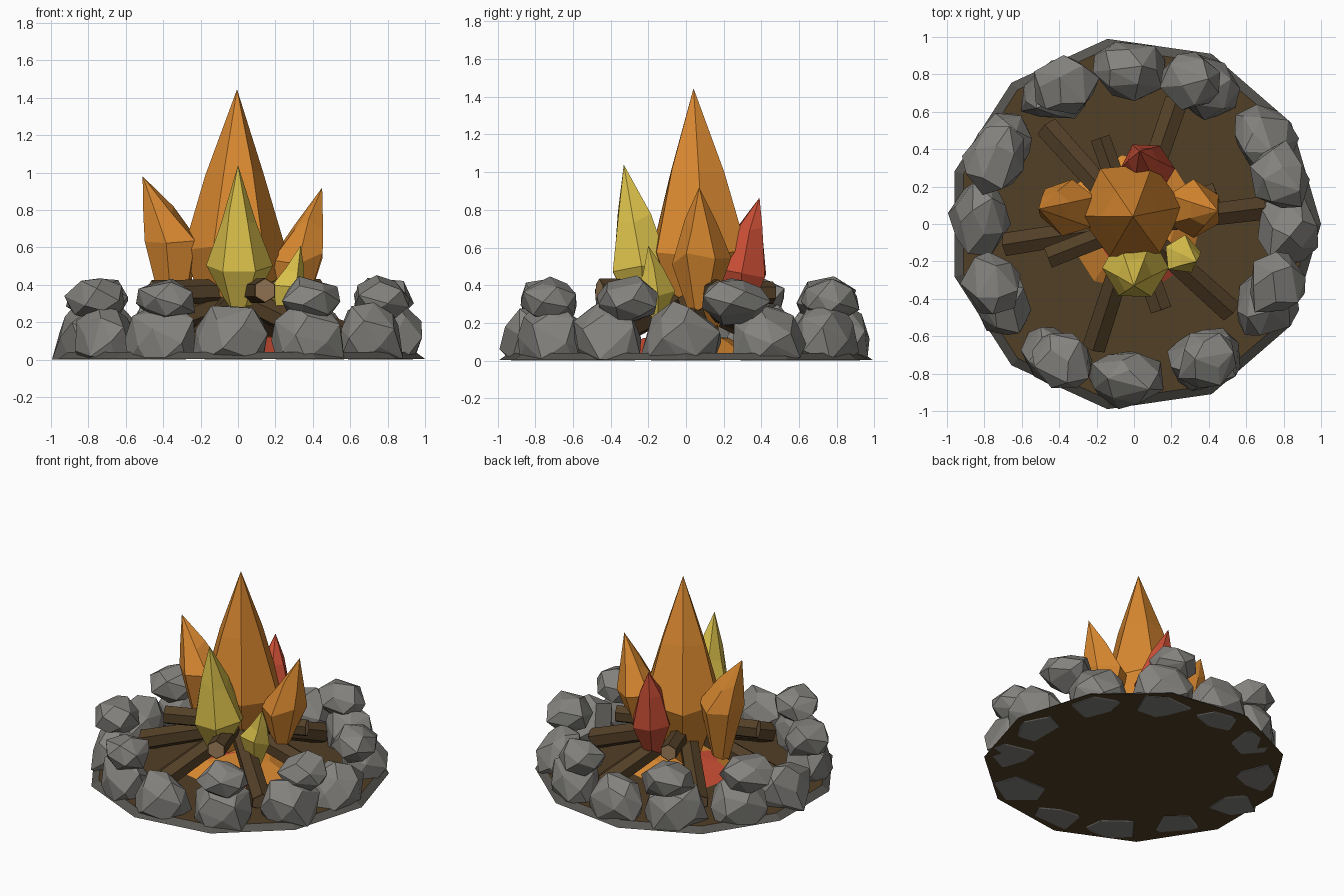
import bpy, bmesh, math, random
from mathutils import Vector, Matrix

random.seed(5)
if "Cube" in bpy.data.objects:
    bpy.data.objects.remove(bpy.data.objects["Cube"])


def material(name, rgb):
    m = bpy.data.materials.new(name)
    m.use_nodes = True
    m.diffuse_color = (*rgb, 1)
    m.node_tree.nodes["Principled BSDF"].inputs["Base Color"].default_value = (*rgb, 1)
    return m


STONE = material("stone_grey", (0.23, 0.225, 0.21))
EDGE = material("edge_dark_grey", (0.095, 0.09, 0.08))
SOIL = material("soil_brown", (0.085, 0.05, 0.02))
BARK = material("bark_brown", (0.085, 0.05, 0.02))
WOOD = material("cut_wood_tan", (0.33, 0.2, 0.1))
ORANGE = material("flame_orange", (0.7, 0.25, 0.03))
YELLOW = material("flame_yellow", (0.7, 0.53, 0.07))
RED = material("flame_red", (0.58, 0.075, 0.035))


def finish(bm, name, *mats):
    bmesh.ops.recalc_face_normals(bm, faces=bm.faces)
    mesh = bpy.data.meshes.new(name)
    bm.to_mesh(mesh)
    bm.free()
    for m in mats:
        mesh.materials.append(m)
    ob = bpy.data.objects.new(name, mesh)
    bpy.context.collection.objects.link(ob)


def polar(radius, degrees, z=0.0):
    a = math.radians(degrees)
    return Vector((radius * math.cos(a), radius * math.sin(a), z))


def loft(bm, rings):
    """Bridge rings of equal count; a ring of one point is a tip."""
    loops = [[bm.verts.new(p) for p in ring] for ring in rings]
    for low, high in zip(loops, loops[1:]):
        n = len(low)
        for i in range(n):
            j = (i + 1) % n
            if len(high) == 1:
                bm.faces.new((low[i], low[j], high[0]))
            else:
                bm.faces.new((low[i], low[j], high[j], high[i]))
    bm.faces.new(loops[0][::-1])
    if len(loops[-1]) > 1:
        bm.faces.new(loops[-1])


# Ground disc with a sloped dark edge
bm = bmesh.new()
loft(bm, [[polar(r, 360 * i / 11, z) for i in range(11)]
          for r, z in ((1.0, 0.004), (0.95, 0.04))])
for f in bm.faces:
    f.material_index = 1 if len(f.verts) == 4 else 0
finish(bm, "ground_disc", SOIL, EDGE)

# Ember bed, red on its right side and in one gap between the front logs
bm = bmesh.new()
loft(bm, [[polar(0.39, 360 * i / 8 + 10, 0.03) for i in range(8)],
          [polar(0.23, 360 * i / 8 + 10, 0.12) for i in range(8)],
          [Vector((0, 0, 0.14))]])
for f in bm.faces:
    c = f.calc_center_median()
    right_side = c.x < -0.1 and abs(c.y) < 0.12
    front_gap = c.y < -0.2 and c.x > 0.1
    f.material_index = int(right_side or front_gap)
finish(bm, "ember_bed", ORANGE, RED)


# Faceted stones, hulled from jittered points on an ellipsoid
def stone(name, angle, radius, z, size, points):
    bm = bmesh.new()
    spin = random.uniform(0, 6.28)
    place = Matrix.Translation(polar(radius, angle, z)) @ Matrix.Rotation(math.radians(angle), 4, "Z")
    for i in range(points):
        h = 1 - 2 * (i + 0.5) / points
        a = 2.4 * i + spin
        w = math.sqrt(1 - h * h)
        p = Vector((w * math.cos(a), w * math.sin(a), h))
        p += Vector([random.uniform(-0.12, 0.12) for _ in range(3)])
        p = place @ Vector([c * s for c, s in zip(p, size)])
        p.z = max(p.z, 0)
        bm.verts.new(p)
    hull = bmesh.ops.convex_hull(bm, input=bm.verts)
    junk = {v for v in hull["geom_interior"] + hull["geom_unused"] if isinstance(v, bmesh.types.BMVert)}
    bmesh.ops.delete(bm, geom=list(junk), context="VERTS")
    bmesh.ops.dissolve_limit(bm, angle_limit=math.radians(9), verts=bm.verts, edges=bm.edges)
    finish(bm, name, STONE)


for i, angle in enumerate((-2, 33, 63, 92, 120, 150, 178, 210, 240, 267, 298, 330)):
    s = random.uniform(0.96, 1.04)
    stone(f"lower_stone_{i + 1}", angle, 0.825, 0.085,
          (0.165 * s, 0.21 * s, 0.225 * s), 24)
for i, angle in enumerate((18, 68, 117, 155, 203, 242, 299, 338)):
    s = random.uniform(0.97, 1.06)
    stone(f"upper_stone_{i + 1}", angle, 0.825, 0.32,
          (0.155 * s, 0.18 * s, 0.122 * s), 18)


# Six-sided logs with pale cut ends
def log(name, start, end, radius):
    axis = end - start
    bm = bmesh.new()
    bmesh.ops.create_cone(bm, cap_ends=True, segments=6, radius1=radius,
                          radius2=radius * 0.92, depth=axis.length)
    caps = [f for f in bm.faces if len(f.verts) == 6]
    bmesh.ops.inset_individual(bm, faces=caps, thickness=radius * 0.1)
    for f in caps:
        f.material_index = 1
    turn = axis.to_track_quat("Z", "Y").to_matrix().to_4x4()
    bm.transform(Matrix.Translation((start + end) / 2) @ turn)
    finish(bm, name, BARK, WOOD)


for i, angle in enumerate((7, 71, 132, 189, 252, 318)):
    log(f"leaning_log_{i + 1}", polar(0.69, angle, 0.09), polar(0.1, angle, 0.3), 0.072)
log("cross_log_front_back", Vector((0.145, -0.46, 0.37)), Vector((-0.18, 0.46, 0.36)), 0.066)
log("cross_log_sides", Vector((-0.46, -0.18, 0.36)), Vector((0.44, 0.17, 0.37)), 0.066)


# Flames: narrow foot, wide belly, tapering shoulder, leaning tip
def flame(name, mat, centre, radius, foot_z, belly_z, tip, turn=0, sides=6):
    c, tip = Vector((*centre, 0)), Vector(tip)
    lean = Vector((tip.x - c.x, tip.y - c.y, 0))
    shoulder_z = (belly_z + tip.z) / 2
    rings = []
    for r, z, shift in ((0.4, foot_z, 0), (1, belly_z, 0.1), (0.55, shoulder_z, 0.5)):
        rings.append([c + lean * shift + polar(radius * r * random.uniform(0.94, 1.06),
                                               360 * i / sides + turn,
                                               z + random.uniform(-0.04, 0.04))
                      for i in range(sides)])
    bm = bmesh.new()
    loft(bm, rings + [[tip]])
    finish(bm, name, mat)


flame("main_flame", ORANGE, (-0.02, 0.07), 0.282, 0.16, 0.59, (-0.005, 0.04, 1.445), 5)
flame("left_side_flame", ORANGE, (0.305, 0.08), 0.155, 0.26, 0.54, (0.45, 0.07, 0.92), 30)
flame("right_side_flame", ORANGE, (-0.34, 0.09), 0.158, 0.24, 0.6, (-0.51, 0.08, 0.98), 20)
flame("front_flame", YELLOW, (0.005, -0.225), 0.182, 0.28, 0.47, (0, -0.33, 1.04), 0)
flame("small_front_flame", YELLOW, (0.25, -0.16), 0.105, 0.21, 0.37, (0.335, -0.2, 0.61), 10, 5)
flame("back_flame", RED, (0.07, 0.285), 0.148, 0.25, 0.48, (0.03, 0.39, 0.865), 0)
